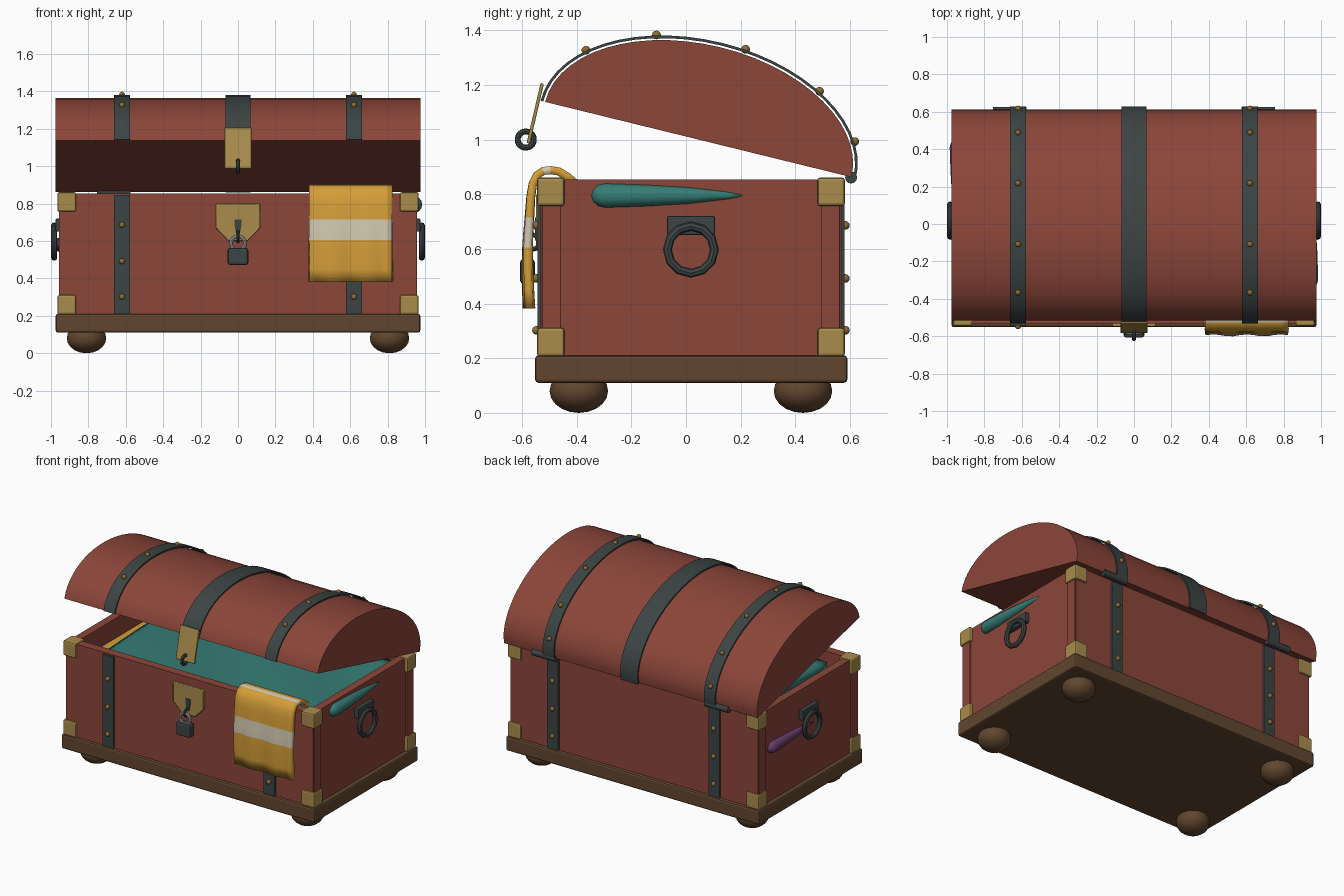
import bpy, bmesh, math
from mathutils import Matrix, Vector

old = bpy.data.objects.get("Cube")
if old:
    bpy.data.objects.remove(old, do_unlink=True)


def material(name, r, g, b):
    m = bpy.data.materials.new(name)
    m.use_nodes = True
    m.diffuse_color = (r, g, b, 1)
    bsdf = next(n for n in m.node_tree.nodes if n.type == 'BSDF_PRINCIPLED')
    bsdf.inputs["Base Color"].default_value = (r, g, b, 1)
    return m


RED = material("red_leather", .262, .061, .042)
BROWN = material("brown_wood", .12, .062, .028)
GOLD = material("brass", .40, .265, .075)
STUD = material("dark_brass", .27, .15, .035)
IRON = material("dark_iron", .045, .058, .058)
TEAL = material("teal_cloth", .037, .205, .18)
YELLOW = material("yellow_cloth", .66, .34, .04)
CREAM = material("cream_cloth", .65, .58, .43)
STEEL = material("pale_steel", .42, .42, .42)
PURPLE = material("purple_cloth", .14, .045, .15)


def finish(name, bm, *mats, bevel=0, smooth=True):
    bmesh.ops.recalc_face_normals(bm, faces=bm.faces)
    me = bpy.data.meshes.new(name)
    bm.to_mesh(me)
    bm.free()
    ob = bpy.data.objects.new(name, me)
    bpy.context.collection.objects.link(ob)
    for m in mats:
        me.materials.append(m)
    if smooth:
        bpy.ops.object.select_all(action='DESELECT')
        ob.select_set(True)
        bpy.context.view_layer.objects.active = ob
        bpy.ops.object.shade_smooth_by_angle(angle=math.radians(35))
    if bevel:
        mod = ob.modifiers.new("bevel", 'BEVEL')
        mod.width, mod.segments = bevel, 2
    return ob


def box(name, x, y, z, mat, bevel=0):
    """Box from (low, high) pairs."""
    bm = bmesh.new()
    bmesh.ops.create_cube(bm, size=1)
    for v in bm.verts:
        v.co = [lo + (c + .5) * (hi - lo) for c, (lo, hi) in zip(v.co, (x, y, z))]
    return finish(name, bm, mat, bevel=bevel, smooth=False)


def prism(name, pts, lo, hi, mat, axis='x', bevel=0):
    """Extrude a (y, z) outline along x, or an (x, z) outline along y."""
    bm = bmesh.new()
    place = (lambda p: (lo, *p)) if axis == 'x' else (lambda p: (p[0], lo, p[1]))
    face = bm.faces.new([bm.verts.new(place(p)) for p in pts])
    new = bmesh.ops.extrude_face_region(bm, geom=[face])['geom']
    move = Vector((hi - lo, 0, 0) if axis == 'x' else (0, hi - lo, 0))
    bmesh.ops.translate(bm, vec=move, verts=[v for v in new if isinstance(v, bmesh.types.BMVert)])
    return finish(name, bm, mat, bevel=bevel)


def ball(name, loc, r, rz, mat, seg=10, rings=6):
    bm = bmesh.new()
    bmesh.ops.create_uvsphere(bm, u_segments=seg, v_segments=rings, radius=1,
                              matrix=Matrix.Translation(loc) @ Matrix.Diagonal((r, r, rz, 1)))
    return finish(name, bm, mat)


def ring(name, loc, major, minor, rot, mat, seg=14):
    bpy.ops.mesh.primitive_torus_add(location=loc, rotation=rot, major_radius=major,
                                     minor_radius=minor, major_segments=seg, minor_segments=8)
    ob = bpy.context.object
    ob.name = name
    ob.data.materials.append(mat)
    bpy.ops.object.shade_smooth_by_angle(angle=math.radians(35))
    return ob


def tail(name, loc, profile, mat):
    """Tapered cloth end, lathed around a line parallel to y."""
    bm = bmesh.new()
    vs = [bm.verts.new((r, y, 0)) for y, r in profile]
    es = [bm.edges.new(p) for p in zip(vs, vs[1:])]
    bmesh.ops.spin(bm, geom=vs + es, cent=(0, 0, 0), axis=(0, 1, 0), angle=math.tau, steps=14)
    bmesh.ops.remove_doubles(bm, verts=bm.verts, dist=.0005)
    bmesh.ops.translate(bm, vec=loc, verts=bm.verts)
    return finish(name, bm, mat)


MID = .018                      # depth centre of the chest body
FRONT, BACK = MID - .55, MID + .55

# Plinth and bun feet
box("plinth", (-.975, .975), (-.552, .59), (.11, .21), BROWN, .012)
for sx in (-1, 1):
    for sy in (-1, 1):
        ball("bun_foot", (sx * .81, MID + sy * .41, .08), .107, .08, BROWN, 18, 10)

# Hollow body: long walls, end walls, posts and brass corners
for sy in (-1, 1):
    a, b = sorted((MID + sy * .55, MID + sy * .49))
    box("long_wall", (-.95, .95), (a, b), (.2, .855), RED)
for sx in (-1, 1):
    a, b = sorted((sx * .945, sx * .89))
    box("end_wall", (a, b), (FRONT + .01, BACK - .01), (.2, .854), RED)
    for sy in (-1, 1):
        px = sorted((sx * .957, sx * .89))
        py = sorted((MID + sy * .545, MID + sy * .475))
        box("corner_post", px, py, (.2, .853), RED, .004)
        cx = sorted((sx * .966, sx * .866))
        cy = sorted((MID + sy * .563, MID + sy * .463))
        for z in (.207, .757):
            box("brass_corner", cx, cy, (z, z + .104), GOLD, .01)

# Domed lid, tilted open around the back hinge
TILT = math.atan2(.275, 1.12)
ALONG = Vector((math.cos(TILT), -math.sin(TILT)))
NORMAL = Vector((math.sin(TILT), math.cos(TILT)))


def arc(t, off=0):
    return (Vector((.045, 1.0)) + ALONG * (.577 + off) * math.cos(t)
            + NORMAL * (.347 + off) * math.sin(t))


STEPS = [math.pi * i / 28 for i in range(29)]
prism("domed_lid", [arc(t) for t in STEPS], -.975, .975, RED)


def lid_strap(lo, hi):
    outline = [arc(t, .017) for t in STEPS] + [arc(t, .007) for t in reversed(STEPS)]
    prism("lid_strap", outline, lo, hi, IRON)


lid_strap(-.068, .068)
for sx in (-1, 1):
    lid_strap(sx * .62 - .043, sx * .62 + .043)
    for t in (.36, .86, 1.42, 1.985, 2.5):
        y, z = arc(t, .019)
        ball("lid_stud", (sx * .62, y, z), .016, .016, STUD)
    # Body straps with studs, and the hinge barrel
    for sy in (-1, 1):
        a, b = sorted((MID + sy * .545, MID + sy * .562))
        box("body_strap", (sx * .62 - .043, sx * .62 + .043), (a, b), (.21, .846), IRON, .003)
        for z in (.302, .492, .686):
            ball("body_stud", (sx * .62, MID + sy * .565, z), .016, .016, STUD)
    bm = bmesh.new()
    bmesh.ops.create_cone(bm, cap_ends=True, segments=12, radius1=.022, radius2=.022, depth=.18,
                          matrix=Matrix.Translation((sx * .665, .604, .861))
                          @ Matrix.Rotation(math.pi / 2, 4, 'Y'))
    finish("hinge_barrel", bm, IRON)

# End handles
for sx in (-1, 1):
    a, b = sorted((sx * .94, sx * .975))
    box("handle_plate", (a, b), (MID - .088, MID + .088), (.65, .72), IRON, .006)
    ring("handle_ring", (sx * .983, MID, .597), .086, .0165, (0, math.pi / 2, 0), IRON, 12)

# Hasp hanging from the lid, with its ring
prism("hasp", [(-.532, 1.207), (-.52, 1.203), (-.571, .985), (-.583, .988)],
      -.072, .072, GOLD, bevel=.003)
ring("hasp_ring", (0, -.586, 1.0), .03, .011, (0, math.pi / 2, 0), IRON)

# Lock plate, keyhole and padlock
prism("lock_plate", [(-.117, .8), (.117, .8), (.117, .668), (.05, .6), (-.05, .6), (-.117, .668)],
      FRONT - .016, FRONT + .005, GOLD, 'y', .004)
prism("keyhole", [(-.018, .715), (.018, .715), (.018, .68), (.008, .63), (-.008, .63), (-.018, .68)],
      FRONT - .02, FRONT - .01, IRON, 'y')
ring("lock_staple", (0, -.56, .625), .026, .009, (0, math.pi / 2, 0), IRON)
ring("padlock_shackle", (0, -.58, .588), .038, .01, (math.pi / 2, 0, 0), STEEL)
box("padlock_body", (-.055, .055), (-.607, -.553), (.472, .563), IRON, .012)

# Teal cloth filling the chest, over a yellow bundle at one end
bm = bmesh.new()
bmesh.ops.create_grid(bm, x_segments=24, y_segments=14, size=1)
for v in bm.verts:
    x, y = v.co.x, v.co.y
    v.co = (.065 + .82 * x, MID + .485 * y,
            .79 + .03 * (1 - x * x) + .008 * math.sin(5 * x + 3 * y))
cloth = finish("folded_teal_cloth", bm, TEAL)
mod = cloth.modifiers.new("thickness", 'SOLIDIFY')
mod.thickness, mod.offset = .06, -1
box("yellow_bundle", (-.888, -.6), (-.46, .48), (.3, .735), YELLOW, .03)

# Striped blanket draped over the front wall
path = [(-.40, .835), (-.435, .865), (-.465, .883), (-.495, .888), (-.522, .885), (-.545, .87),
        (-.56, .84), (-.568, .79), (-.573, .715), (-.577, .66), (-.58, .605), (-.58, .53),
        (-.578, .45), (-.575, .382)]
COLS = 12
bm = bmesh.new()
grid = []
for y, z in path:
    hang = max(0, (.87 - z)) * .018
    grid.append([bm.verts.new((.38 + .445 * i / COLS, y + hang * math.sin(i * 1.3), z))
                 for i in range(COLS + 1)])
for j in range(len(path) - 1):
    for i in range(COLS):
        f = bm.faces.new((grid[j][i], grid[j][i + 1], grid[j + 1][i + 1], grid[j + 1][i]))
        f.material_index = 1 if j in (3, 8, 9) else 0
blanket = finish("striped_blanket", bm, YELLOW, CREAM)
mod = blanket.modifiers.new("thickness", 'SOLIDIFY')
mod.thickness, mod.offset = .03, 0

# Cloth ends poking out at the sides
shape = [(0, 0), (.008, .022), (.025, .038), (.05, .045), (.2, .04), (.35, .031), (.5, .014), (.58, 0)]
tail("teal_cloth_end", (.94, -.347, .795), shape, TEAL)
tail("purple_cloth_end", (-.945, .455, .58), [(-y * .88, r * .9) for y, r in shape], PURPLE)
